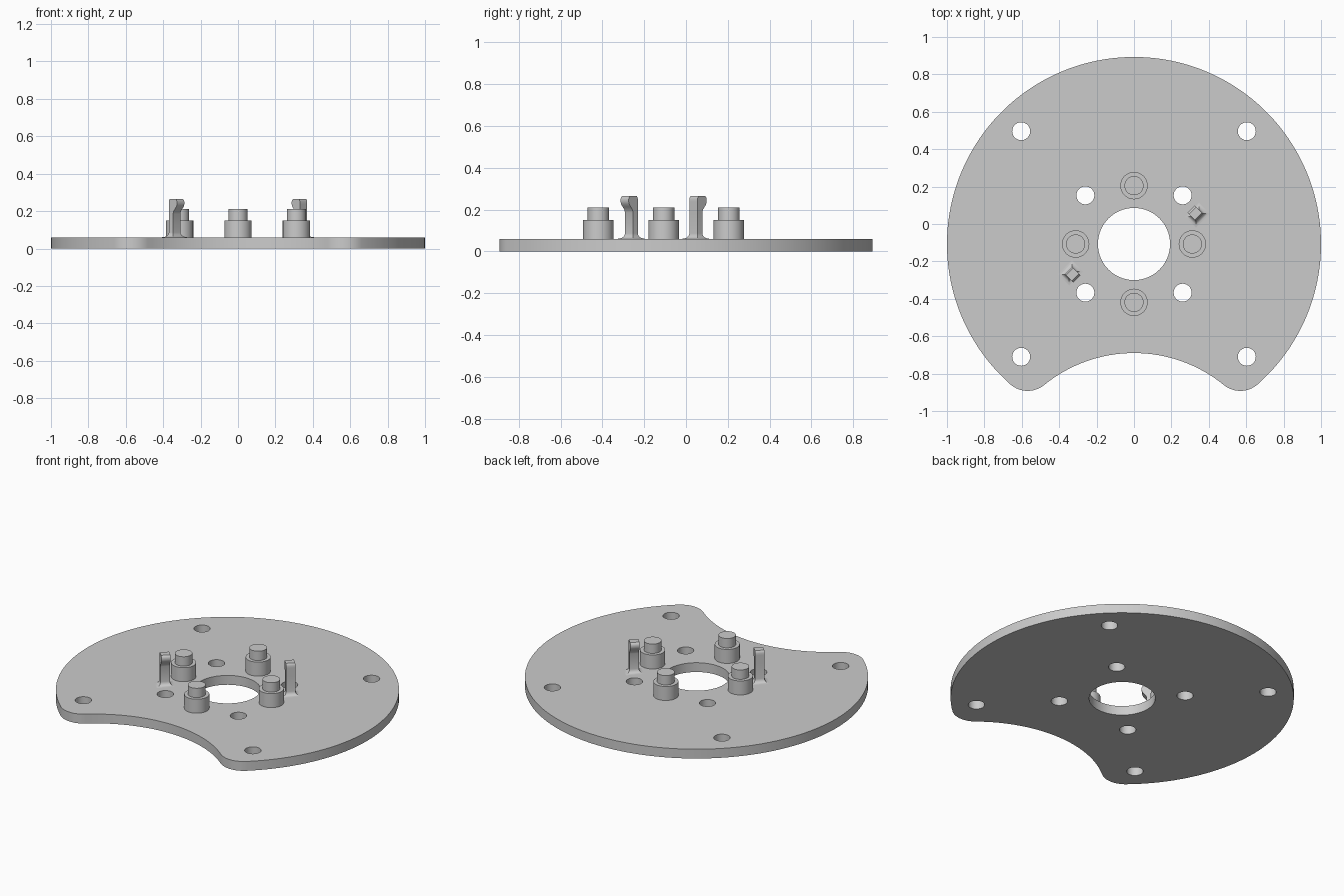
import bpy, bmesh, math
from math import sin, cos, pi, atan2, sqrt
from mathutils import Vector

cube = bpy.data.objects.get("Cube")
if cube:
    bpy.data.objects.remove(cube, do_unlink=True)

CY = -0.107          # y of the disc centre
THICK = 0.06

grey = bpy.data.materials.new("plain grey")
grey.use_nodes = True
colour = (0.6, 0.6, 0.6, 1)
grey.diffuse_color = colour
grey.node_tree.nodes["Principled BSDF"].inputs["Base Color"].default_value = colour


def finish(obj):
    """Give the material and smooth the round walls, keeping edges sharp."""
    obj.data.materials.clear()
    obj.data.materials.append(grey)
    bpy.ops.object.select_all(action='DESELECT')
    obj.select_set(True)
    bpy.context.view_layer.objects.active = obj
    bpy.ops.object.shade_smooth_by_angle(angle=math.radians(30))


def arc(x, y, r, a0, a1, n):
    return [(x + r * cos(a0 + (a1 - a0) * i / n),
             y + r * sin(a0 + (a1 - a0) * i / n)) for i in range(n)]


def loft(name, rings, location, turn=0):
    """Skin a stack of rings and cap both ends."""
    bm = bmesh.new()
    loops = [[bm.verts.new(p) for p in ring] for ring in rings]
    n = len(loops[0])
    for low, high in zip(loops, loops[1:]):
        for i in range(n):
            j = (i + 1) % n
            bm.faces.new((low[i], low[j], high[j], high[i]))
    bm.faces.new(loops[0][::-1])
    bm.faces.new(loops[-1])
    mesh = bpy.data.meshes.new(name)
    bm.to_mesh(mesh)
    bm.free()
    obj = bpy.data.objects.new(name, mesh)
    bpy.context.collection.objects.link(obj)
    obj.location = location
    obj.rotation_euler.z = turn
    finish(obj)


# Plate outline: large disc, notch at the front, rounded horns
R_NOTCH, R_HORN = 0.76, 0.14
notch_y = -0.69 - R_NOTCH
gap = CY - notch_y
d1, d2 = 1 - R_HORN, R_NOTCH + R_HORN
drop = (d1 ** 2 - d2 ** 2 + gap ** 2) / (2 * gap)
hx, hy = sqrt(d1 ** 2 - drop ** 2), CY - drop
a = atan2(-drop, hx)
b = atan2(hy - notch_y, hx)
outline = (arc(0, CY, 1, a, pi - a, 120)
           + arc(-hx, hy, R_HORN, pi - a, 2 * pi - b, 16)
           + arc(0, notch_y, R_NOTCH, pi - b, b, 40)
           + arc(hx, hy, R_HORN, b - pi, a, 16))

# Holes: central bore and two squares of bolt holes
loops = [outline, arc(0, CY, 0.193, 0, 2 * pi, 64)]
for offset in (0.26, 0.603):
    for sx in (-1, 1):
        for sy in (-1, 1):
            loops.append(arc(sx * offset, CY + sy * offset, 0.048, 0, 2 * pi, 32))

curve = bpy.data.curves.new("plate", 'CURVE')
curve.dimensions = '2D'
curve.fill_mode = 'BOTH'
curve.extrude = THICK / 2
for points in loops:
    spline = curve.splines.new('POLY')
    spline.points.add(len(points) - 1)
    for p, (x, y) in zip(spline.points, points):
        p.co = (x, y, 0, 1)
    spline.use_cyclic_u = True
plate = bpy.data.objects.new("plate", curve)
bpy.context.collection.objects.link(plate)
plate.location.z = THICK / 2
bpy.ops.object.select_all(action='DESELECT')
plate.select_set(True)
bpy.context.view_layer.objects.active = plate
bpy.ops.object.convert(target='MESH')
plate = bpy.context.view_layer.objects.active
bm = bmesh.new()
bm.from_mesh(plate.data)
bmesh.ops.remove_doubles(bm, verts=bm.verts, dist=0.0001)
bmesh.ops.recalc_face_normals(bm, faces=bm.faces)
bm.to_mesh(plate.data)
bm.free()
finish(plate)

# Stepped posts around the bore
steps = [(0.073, 0.05), (0.073, 0.15), (0.051, 0.15), (0.051, 0.21)]
post = [[(x, y, z) for x, y in arc(0, 0, r, 0, 2 * pi, 48)] for r, z in steps]
for name, angle in (("left", 0), ("back", pi / 2), ("right", pi), ("front", 1.5 * pi)):
    loft(name + "_post", post, (0.312 * cos(angle), CY + 0.312 * sin(angle), 0))

# Snap clips: flared foot, slim stem, rounded hook on the +x side
WIDTH, STEM = 0.0275, 0.016
levels = [(0.055, 0.026, 0, 0.026)]                     # height, back, hook, side flare
for i in range(6):
    t = i / 5 * pi / 2
    flare = 0.026 * (1 - sin(t))
    levels.append((THICK + 0.026 * (1 - cos(t)), flare, 0, flare))
levels += [(0.185, 0, 0, 0), (0.2, 0, 0.005, 0), (0.213, 0, 0.016, 0),
           (0.225, 0, 0.026, 0), (0.237, 0, 0.03, 0), (0.25, 0, 0.03, 0),
           (0.259, -0.003, 0.026, 0), (0.265, -0.008, 0.019, 0)]
clip = []
for z, back, hook, side in levels:
    x0, x1 = -STEM - back, STEM + (hook or max(back, 0))
    y = WIDTH + side
    clip.append([(x0, -y, z), (x1, -y, z), (x1, y, z), (x0, y, z)])
for name, s, turn in (("left_clip", 1, 0.75 * pi), ("right_clip", -1, -0.25 * pi)):
    loft(name, clip, (s * 0.339, CY + s * 0.154, 0), turn)
